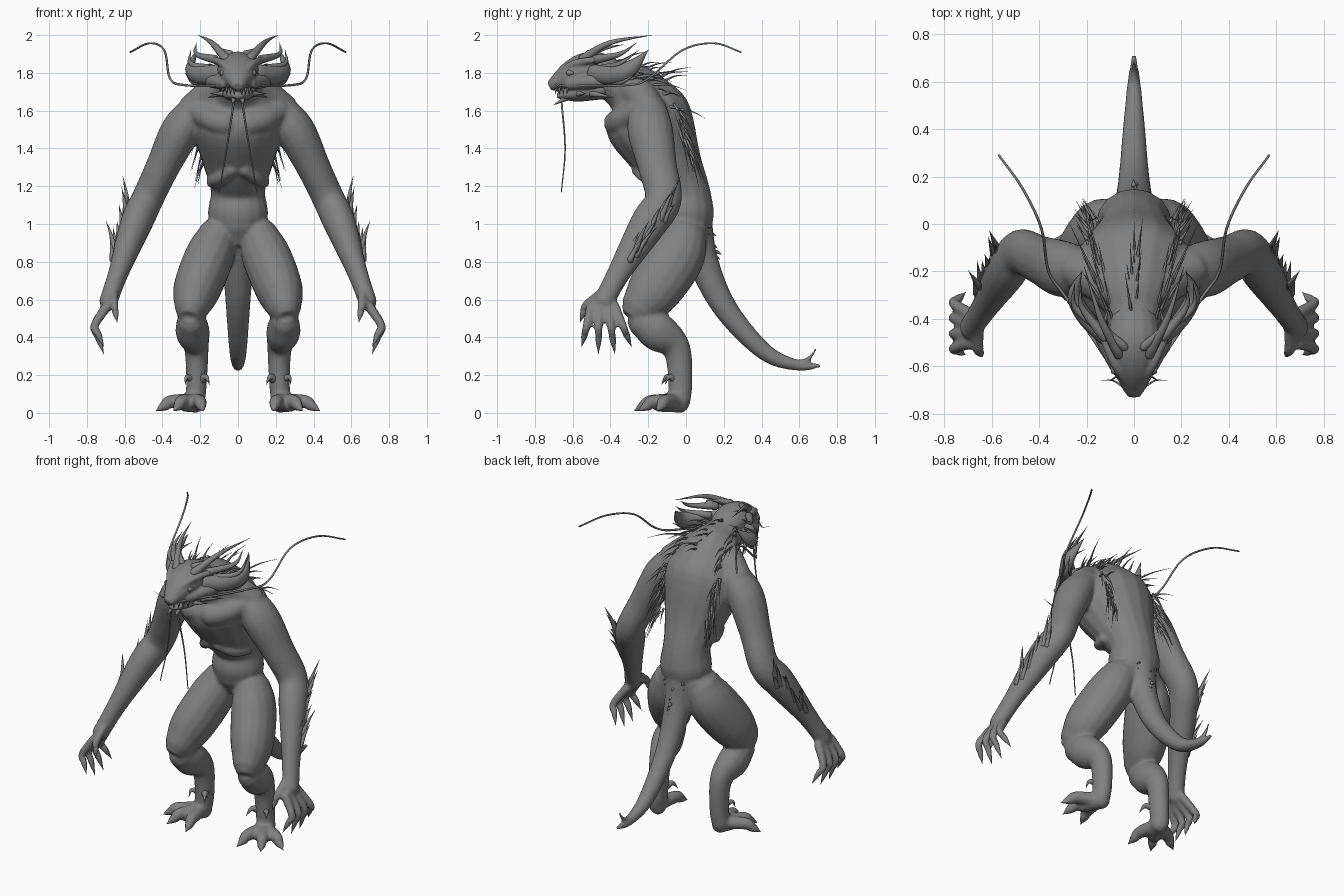
import bpy
import bmesh
import math
import random
from mathutils import Vector

random.seed(4)

default_cube = bpy.data.objects.get("Cube")
if default_cube:
    bpy.data.objects.remove(default_cube, do_unlink=True)

# One plain hide colour for the whole creature
hide = bpy.data.materials.new("grey_hide")
hide.use_nodes = True
grey = (.22, .22, .22, 1)
hide.diffuse_color = grey
hide.node_tree.nodes["Principled BSDF"].inputs["Base Color"].default_value = grey


def smooth_path(points, steps):
    """Catmull-Rom curve through points of (x, y, z, radius)."""
    knots = [Vector(point) for point in points]
    padded = [knots[0] * 2 - knots[1]] + knots + [knots[-1] * 2 - knots[-2]]
    path = []
    for before, start, end, after in zip(padded, padded[1:], padded[2:], padded[3:]):
        leave, arrive = (end - before) / 2, (after - start) / 2
        for step in range(steps):
            t = step / steps
            ease = t * t * (3 - 2 * t)
            path.append(start.lerp(end, ease) + leave * t * (1 - t) ** 2 - arrive * t * t * (1 - t))
    return path + [knots[-1]]


def rounded_end(end, inner):
    """Smaller section just beyond the end of a path."""
    radius = max(end.w, .001)
    outward = (end - inner).to_3d().normalized() * radius * .6
    return Vector((*(end.to_3d() + outward), radius * .6))


def taper(points, thick, thin=0):
    """Give a path an evenly changing radius."""
    last = len(points) - 1
    return [(*point, thick + (thin - thick) * i / last) for i, point in enumerate(points)]


def midline(points):
    """Lift (y, z, radius) points onto the plane of symmetry."""
    return [(0, *point) for point in points]


def sweep(bm, points, mirror=True, sides=16, depth=1):
    """Closed limb with elliptical sections, optionally repeated on the other side."""
    path = smooth_path(points, steps=5)
    path = [rounded_end(path[0], path[1])] + path + [rounded_end(path[-1], path[-2])]
    centres = [point.to_3d() for point in path]
    span = centres[-1] - centres[0]
    sideways = abs(span.x) > span.length * .7
    across = Vector((not sideways, sideways, 0))
    for sign in ((1, -1) if mirror else (1,)):
        rings = []
        last = len(centres) - 1
        for i, centre in enumerate(centres):
            tangent = (centres[min(i + 1, last)] - centres[max(i - 1, 0)]).normalized()
            side = (across - tangent * across.dot(tangent)).normalized()
            front = tangent.cross(side) * depth
            radius = max(path[i].w, .001)
            ring = []
            for k in range(sides):
                angle = math.tau * k / sides
                corner = centre + (side * math.cos(angle) + front * math.sin(angle)) * radius
                ring.append(bm.verts.new((corner.x * sign, corner.y, corner.z)))
            rings.append(ring)
        for low, high in zip(rings, rings[1:]):
            for k in range(sides):
                following = (k + 1) % sides
                bm.faces.new((low[k], low[following], high[following], high[k]))
        bm.faces.new(rings[0])
        bm.faces.new(rings[-1])


def finish(bm, name):
    bmesh.ops.recalc_face_normals(bm, faces=bm.faces)
    mesh = bpy.data.meshes.new(name)
    bm.to_mesh(mesh)
    bm.free()
    mesh.materials.append(hide)
    mesh.shade_smooth()
    obj = bpy.data.objects.new(name, mesh)
    bpy.context.collection.objects.link(obj)
    return obj


def blend(obj, voxel, rounds):
    """Fuse overlapping muscles into one skin."""
    remesh = obj.modifiers.new("fuse", 'REMESH')
    remesh.mode = 'VOXEL'
    remesh.voxel_size = voxel
    remesh.use_smooth_shade = True
    relax = obj.modifiers.new("relax", 'SMOOTH')
    relax.factor = .5
    relax.iterations = rounds


def part(name, *paths, mirror=True, sides=8, depth=1):
    bm = bmesh.new()
    for path in paths:
        sweep(bm, path, mirror, sides, depth)
    return finish(bm, name)


def tuft(name, start, end, aim, length, count, radius=.008, mirror=True):
    """Row of tapered quills from start to end, all swept along aim."""
    quills = []
    for i in range(count):
        jitter = Vector([random.uniform(-1, 1) for axis in "xyz"]) * .16
        root = Vector(start).lerp(Vector(end), i / (count - 1)) + jitter * .1
        reach = (Vector(aim) + jitter) * length * random.uniform(.7, 1.2)
        arch = Vector((0, 0, length * .08))
        quills.append(taper([root, root + reach / 2 + arch, root + reach], radius))
    part(name, *quills, mirror=mirror, sides=5)


# Torso leaning forward, with the tail trailing behind
body = bmesh.new()
torso = midline([(0, .97, .14), (0, 1.06, .16), (-.01, 1.18, .145), (-.09, 1.33, .19),
                 (-.2, 1.55, .25), (-.28, 1.69, .18), (-.38, 1.75, .12), (-.5, 1.8, .1)])
sweep(body, torso, mirror=False, depth=.93)
tail = [(0, .04, 1), (0, .09, .8), (0, .21, .55), (0, .42, .32), (0, .6, .25), (0, .71, .25)]
tail_barb = [(0, .55, .26), (0, .64, .28), (0, .69, .34)]
sweep(body, taper(tail, .1, .01), mirror=False)
sweep(body, taper(tail_barb, .02, .008), mirror=False)

# Arm, thigh and the folded lower leg
arm = [(.2, -.2, 1.63, .08), (.3, -.19, 1.5, .105), (.4, -.15, 1.3, .09), (.48, -.12, 1.13, .085),
       (.54, -.2, 1, .085), (.63, -.35, .75, .055), (.69, -.44, .58, .048)]
thigh = [(.1, 0, .96, .1), (.15, -.05, .83, .13), (.22, -.17, .65, .125), (.25, -.26, .54, .085)]
shin = [(.25, -.25, .5, .07), (.24, -.15, .43, .09), (.22, -.05, .34, .065),
        (.22, -.03, .15, .055), (.23, -.04, .06, .055)]
for limb in (arm, thigh, shin):
    sweep(body, limb, depth=1.15)

# Raised muscles and the sole pad
foot = [(.22, -.02, .05), (.28, -.15, .05)]
trapezius = [(.06, -.3, 1.72), (.15, -.24, 1.68), (.25, -.19, 1.6)]
pectoral = [(.05, -.37, 1.53), (.13, -.34, 1.55), (.22, -.25, 1.6)]
rib_arch = [(.03, -.26, 1.29), (.1, -.2, 1.24), (.14, -.1, 1.22)]
elbow = [(.47, -.07, 1.18), (.51, -.11, 1.08)]
buttock = [(.07, .03, .98), (.1, .02, .88), (.16, -.04, .75)]
for muscle, thick in ((foot, .05), (trapezius, .09), (pectoral, .07), (rib_arch, .035),
                      (elbow, .045), (buttock, .085)):
    sweep(body, taper(muscle, thick, thick * .9))

# Fingers fan along the hand, toes fan around the foot
fingers = [[(.66, -.45, .63), (.655, -.53, .57), (.64, -.56, .48)]]
for i in range(4):
    fan = (i - 1.5) * .04
    fingers.append([(.69, fan - .44, .57), (.76, fan * 1.6 - .43, .46),
                    (.71, fan * 2.2 - .42, .29 + abs(fan))])
toes = []
ankle = Vector((.23, -.05, .06))
for angle in (-.2, .5, 1.1):
    stride = Vector((math.sin(angle), -math.cos(angle), 0)) * .23
    toes.append([ankle, ankle + stride * .6, ankle + stride - Vector((0, 0, .05))])
for name, digits, thick in (("finger_claws", fingers, .028), ("toe_claws", toes, .045)):
    claws = []
    for digit in digits:
        base, knuckle, tip = [Vector(point) for point in digit]
        nail = knuckle.lerp(tip, .45)
        sweep(body, taper([base, knuckle, nail], thick, thick * .65), sides=10)
        claws.append([(*knuckle, thick / 2), (*nail, thick * .6), (*tip, 0)])
    part(name, *claws)
blend(finish(body, "body"), voxel=.01, rounds=7)
part("ankle_spurs", taper([(.2, -.05, .17), (.17, -.1, .19), (.15, -.13, .15)], .03),
     taper([(.23, -.05, .17), (.27, -.09, .19), (.28, -.11, .15)], .025))

# Head with brow, cheeks, nostrils and jaw
head = bmesh.new()
skull = midline([(-.4, 1.8, .1), (-.5, 1.82, .11), (-.6, 1.79, .095), (-.7, 1.74, .045)])
jaw = midline([(-.44, 1.71, .1), (-.58, 1.69, .085), (-.66, 1.68, .04)])
sweep(head, skull, mirror=False, depth=.85)
sweep(head, jaw, mirror=False, depth=.5)
brow = [(.03, -.66, 1.8), (.08, -.59, 1.85), (.13, -.48, 1.87)]
cheek = [(.14, -.44, 1.76), (.1, -.54, 1.75), (.06, -.62, 1.74)]
nostril = [(.025, -.7, 1.76), (.04, -.62, 1.79)]
for ridge, thick in ((brow, .022), (cheek, .04), (nostril, .017)):
    sweep(head, taper(ridge, thick, thick * .8))
blend(finish(head, "head"), voxel=.008, rounds=2)

part("eyes", taper([(.08, -.62, 1.8), (.09, -.6, 1.8)], .018, .01))
teeth = []
for i in range(4):
    inset = i * .02
    teeth.append(taper([(.02 + inset, inset - .69, 1.715), (.02 + inset, inset - .69, 1.685)], .008))
part("teeth", *teeth, sides=6)

# Horns, ear fins and jaw spikes
part("long_horns", taper([(.06, -.55, 1.87), (.14, -.4, 1.96), (.21, -.18, 2)], .027))
part("inner_horns", taper([(.04, -.52, 1.9), (.12, -.43, 1.93), (.1, -.33, 1.95)], .02))
part("ear_fins", [(.1, -.5, 1.8, .03), (.2, -.4, 1.79, .035), (.25, -.3, 1.82, .03), (.22, -.2, 1.92, 0)],
     depth=1.5)
part("ear_prongs", taper([(.12, -.48, 1.87), (.22, -.35, 1.9), (.22, -.26, 1.96)], .025),
     taper([(.14, -.44, 1.82), (.25, -.35, 1.85), (.25, -.25, 1.92)], .025),
     taper([(.12, -.46, 1.77), (.23, -.35, 1.75), (.28, -.26, 1.8)], .03))
jaw_spikes = [[(.07, -.57, 1.69), (.15, -.53, 1.69)], [(.08, -.5, 1.69), (.16, -.38, 1.67)],
              [(.02, -.63, 1.67), (.03, -.7, 1.63)]]
part("jaw_spikes", *[taper(spike, .018) for spike in jaw_spikes])

# Whiskers
long_whisker = [(.05, -.67, 1.73), (.28, -.32, 1.735), (.36, -.2, 1.77), (.39, -.02, 1.92),
                (.47, .15, 1.957), (.57, .29, 1.91)]
chin_whisker = [(.02, -.66, 1.66), (.06, -.64, 1.4), (.1, -.66, 1.17)]
lip_whisker = [(.04, -.69, 1.74), (.09, -.66, 1.72), (.14, -.66, 1.74)]
part("long_whiskers", taper(long_whisker, .007, .005), sides=6)
part("chin_whiskers", taper(chin_whisker, .006, .003), sides=6)
part("lip_whiskers", taper(lip_whisker, .006), sides=6)

# Quills on neck, shoulders, flanks and forearms
nape, shoulder, flank = (.1, -.4, 1.8), (.19, -.06, 1.62), (.16, .04, 1.33)
tuft("neck_mane", (0, -.38, 1.85), (0, -.12, 1.75), (0, .9, .2), length=.16, count=11, mirror=False)
tuft("nape_quills", nape, (.15, -.24, 1.76), (.35, .85, .1), length=.2, count=9)
tuft("shoulder_quills", (.14, -.2, 1.75), shoulder, (.3, .8, -.2), length=.16, count=9)
tuft("flank_quills", shoulder, flank, (.15, .35, -.9), length=.19, count=18)
tuft("forearm_blades", (.57, -.1, 1.05), (.66, -.31, .8), (.12, .45, .85), length=.18, count=13, radius=.018)

# Bumps down the tail and around its root
tuft("tail_bumps", (0, .11, 1), (0, .22, .61), (0, .6, -.4), length=.03, count=12, radius=.013, mirror=False)
tuft("tail_root_bumps", (.03, .11, 1.05), (.08, .08, .93), (.2, .7, -.2), length=.03, count=6, radius=.013)
